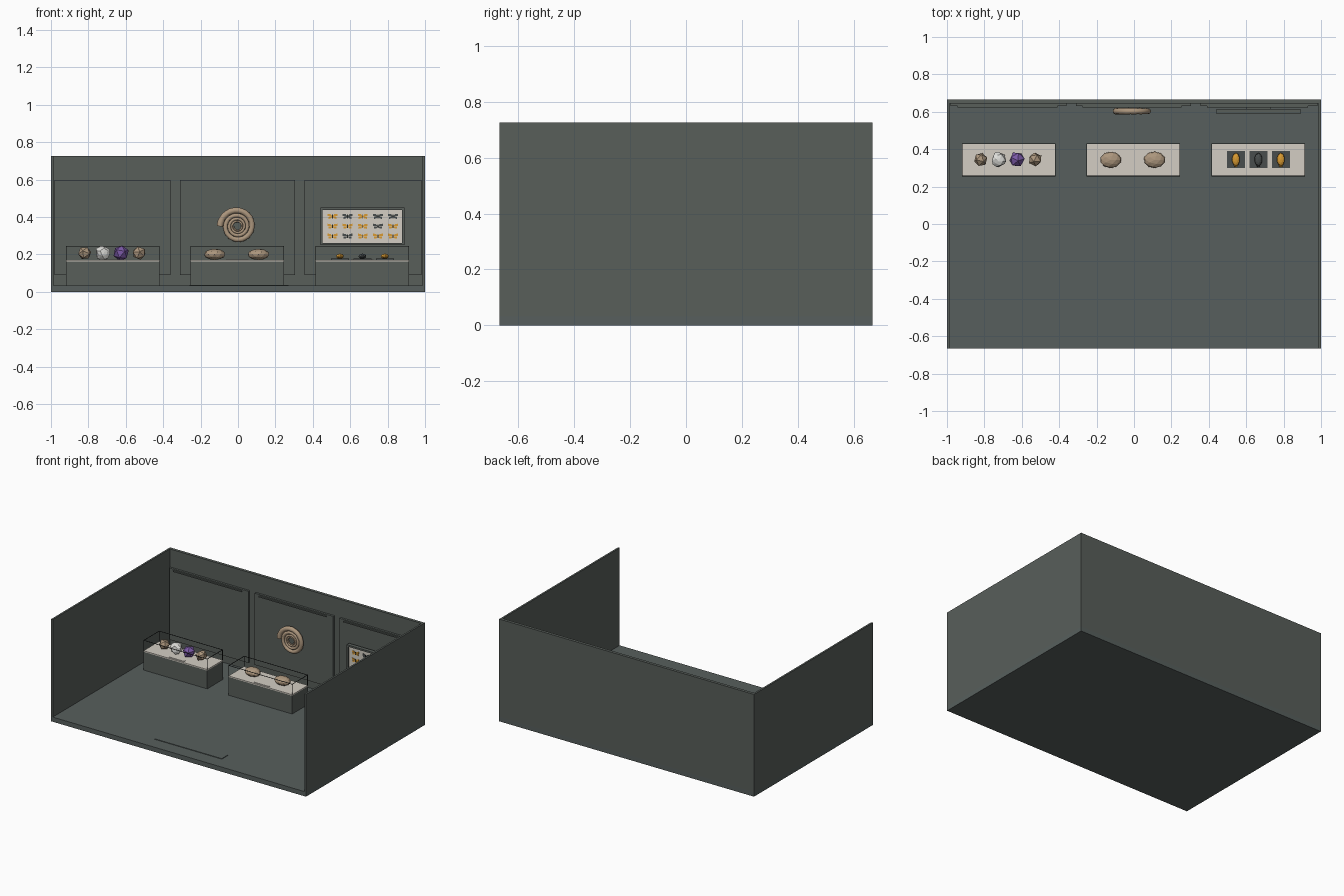
import bpy, bmesh, math, random
from mathutils import Vector

random.seed(4)
if "Cube" in bpy.data.objects:
    bpy.data.objects.remove(bpy.data.objects["Cube"])


def material(name, rgb):
    lin = [((c / 255 + 0.055) / 1.055) ** 2.4 for c in rgb] + [1]
    m = bpy.data.materials.new(name)
    m.use_nodes = True
    m.diffuse_color = lin
    m.node_tree.nodes["Principled BSDF"].inputs["Base Color"].default_value = lin
    return m


WALL = material("grey green wall", (88, 94, 90))
FLOOR = material("slate floor", (87, 95, 93))
CREAM = material("cream lining", (212, 206, 196))
TAN = material("tan stone", (172, 150, 125))
WHITE = material("white crystal", (222, 222, 218))
PURPLE = material("purple crystal", (122, 88, 165))
ORANGE = material("amber wings", (218, 155, 50))
DARK = material("charcoal", (72, 77, 77))
EDGE = material("case edge", (35, 39, 38))


def finish(name, bm, mat):
    me = bpy.data.meshes.new(name)
    bm.to_mesh(me)
    bm.free()
    me.materials.append(mat)
    ob = bpy.data.objects.new(name, me)
    bpy.context.collection.objects.link(ob)
    return ob


def add_box(bm, lo, hi):
    lo, hi = Vector(lo), Vector(hi)
    for v in bmesh.ops.create_cube(bm, size=1)["verts"]:
        v.co = (lo + hi) / 2 + v.co * (hi - lo)


def box(name, x, y, z, mat):
    bm = bmesh.new()
    add_box(bm, (x[0], y[0], z[0]), (x[1], y[1], z[1]))
    return finish(name, bm, mat)


def rock(name, pos, size, mat, detail=1, rough=0.0, turn=0.0):
    bm = bmesh.new()
    bmesh.ops.create_icosphere(bm, subdivisions=detail, radius=1)
    for v in bm.verts:
        v.co *= 1 + random.uniform(-rough, rough)
        v.co = Vector((v.co.x * size[0], v.co.y * size[1], v.co.z * size[2]))
    ob = finish(name, bm, mat)
    ob.location = pos
    ob.rotation_euler = (turn, turn / 2, turn)
    return ob


# Room shell
DEPTH, BASE, TOP = 0.666, 0.033, 0.725
box("floor", (-1, 1), (-DEPTH, DEPTH), (0, BASE), FLOOR)
box("back_wall", (-1, 1), (0.645, DEPTH), (BASE, TOP), WALL)
for side, s in (("left", 1), ("right", -1)):
    box(side + "_wall", sorted((s * 0.987, s)), (-DEPTH, 0.645), (BASE, TOP), WALL)
box("floor_plate", (-0.26, 0.27), (-0.567, -0.5), (BASE, BASE + 0.004), FLOOR)

# Wall panels with a light rail along the top
for i, (a, b) in enumerate(((-0.98, -0.36), (-0.31, 0.305), (0.355, 0.98))):
    box(f"wall_panel_{i}", (a, b), (0.63, 0.645), (0.09, 0.598), WALL)
    box(f"panel_rail_{i}", (a + 0.035, b - 0.05), (0.622, 0.63), (0.582, 0.59), WALL)

# Display cases
Y0, Y1, SHELF, LID = 0.255, 0.43, 0.17, 0.245


def display_case(name, cx):
    x0, x1 = cx - 0.25, cx + 0.25
    box(name + "_plinth", (x0, x1), (Y0, Y1), (BASE, 0.162), WALL)
    box(name + "_lining", (x0, x1), (Y0, Y1), (0.162, SHELF), CREAM)
    box(name + "_label", (cx - 0.06, cx + 0.06), (Y0 + 0.012, Y0 + 0.03), (SHELF, SHELF + 0.003), CREAM)
    t = 0.003
    bm = bmesh.new()
    for x in (x0, x1 - t):
        for y in (Y0, Y1 - t):
            add_box(bm, (x, y, SHELF), (x + t, y + t, LID))
        add_box(bm, (x, Y0, LID - t), (x + t, Y1, LID))
    for y in (Y0, Y1 - t):
        add_box(bm, (x0, y, LID - t), (x1, y + t, LID))
    finish(name + "_frame", bm, EDGE)


CASES = {"mineral_case": -0.67, "fossil_case": -0.003, "beetle_case": 0.665}
for name, cx in CASES.items():
    display_case(name, cx)

# Minerals
for i, (mat, r, turn) in enumerate(((TAN, 0.037, 0.5), (WHITE, 0.039, 1.1),
                                    (PURPLE, 0.043, 0.2), (TAN, 0.038, 0.9))):
    rock(f"mineral_{i}", (-0.82 + i * 0.097, 0.345, 0.207), (r, r, r), mat,
         2 if mat is WHITE else 1, 0.14 if mat is WHITE else 0.04, turn)

# Oval fossils
for i, x in enumerate((-0.125, 0.11)):
    rock(f"oval_fossil_{i}", (x, 0.343, 0.2), (0.058, 0.044, 0.03), TAN, 2, 0.02)

# Mounted beetles
for i, mat in enumerate((ORANGE, DARK, ORANGE)):
    x = 0.545 + i * 0.12
    box(f"beetle_mount_{i}", (x - 0.048, x + 0.048), (0.3, 0.39), (SHELF, 0.178), DARK)
    rock(f"beetle_{i}", (x, 0.345, 0.19), (0.021, 0.035, 0.014), mat, 2)
    rock(f"beetle_head_{i}", (x, 0.312, 0.187), (0.011, 0.01, 0.008), mat)

# Spiral shell on the wall
curve = bpy.data.curves.new("spiral_shell", "CURVE")
curve.dimensions = "3D"
curve.bevel_depth = 1
curve.bevel_resolution = 3
curve.use_fill_caps = True
spline = curve.splines.new("POLY")
STEPS, TURNS = 110, 4
spline.points.add(STEPS - 1)
for i, p in enumerate(spline.points):
    a = i / (STEPS - 1) * TURNS * math.tau
    r = 0.094 * math.exp(-0.06 * a)
    p.co = (-0.003 - r * math.cos(a), 0.603, 0.35 + r * math.sin(a), 1)
    p.radius = 0.19 * r * (1.06 if i % 2 else 0.98)
curve.materials.append(TAN)
shell = bpy.data.objects.new("spiral_shell", curve)
bpy.context.collection.objects.link(shell)
box("shell_mount", (-0.03, 0.03), (0.605, 0.63), (0.33, 0.37), WALL)

# Framed butterflies
FX, FZ = (0.44, 0.89), (0.25, 0.45)
box("specimen_board", (FX[0] + 0.01, FX[1] - 0.01), (0.597, 0.612), (FZ[0] + 0.01, FZ[1] - 0.01), CREAM)
bm = bmesh.new()
for x in (FX[0], FX[1] - 0.012):
    add_box(bm, (x, 0.588, FZ[0]), (x + 0.012, 0.615, FZ[1]))
for z in (FZ[0], FZ[1] - 0.012):
    add_box(bm, (FX[0], 0.588, z), (FX[1], 0.615, z + 0.012))
finish("specimen_frame", bm, WALL)
box("frame_mount", (0.6, 0.73), (0.612, 0.63), (0.3, 0.4), WALL)


def butterfly(name, x, z, mat):
    bm = bmesh.new()
    for s in (-1, 1):
        for reach, tip in ((0.026, 0.014), (0.022, -0.013)):
            pts = ((0, 0), (reach, tip * 0.15), (reach, tip), (reach * 0.4, tip * 0.9))
            face = bm.faces.new([bm.verts.new((x + s * u, 0.594, z + w)) for u, w in pts])
            bmesh.ops.extrude_face_region(bm, geom=[face])
            bm.verts.ensure_lookup_table()
            for v in bm.verts[-4:]:
                v.co.y += 0.003
    bmesh.ops.recalc_face_normals(bm, faces=bm.faces)
    finish(name + "_wings", bm, mat)
    box(name + "_body", (x - 0.002, x + 0.002), (0.591, 0.597), (z - 0.01, z + 0.01), EDGE)


for row, pattern in enumerate(("ododd", "oooдo".replace("д", "d"), "odooo")):
    for col, kind in enumerate(pattern):
        butterfly(f"butterfly_{row}_{col}", 0.505 + col * 0.081, 0.403 - row * 0.053,
                  ORANGE if kind == "o" else DARK)
